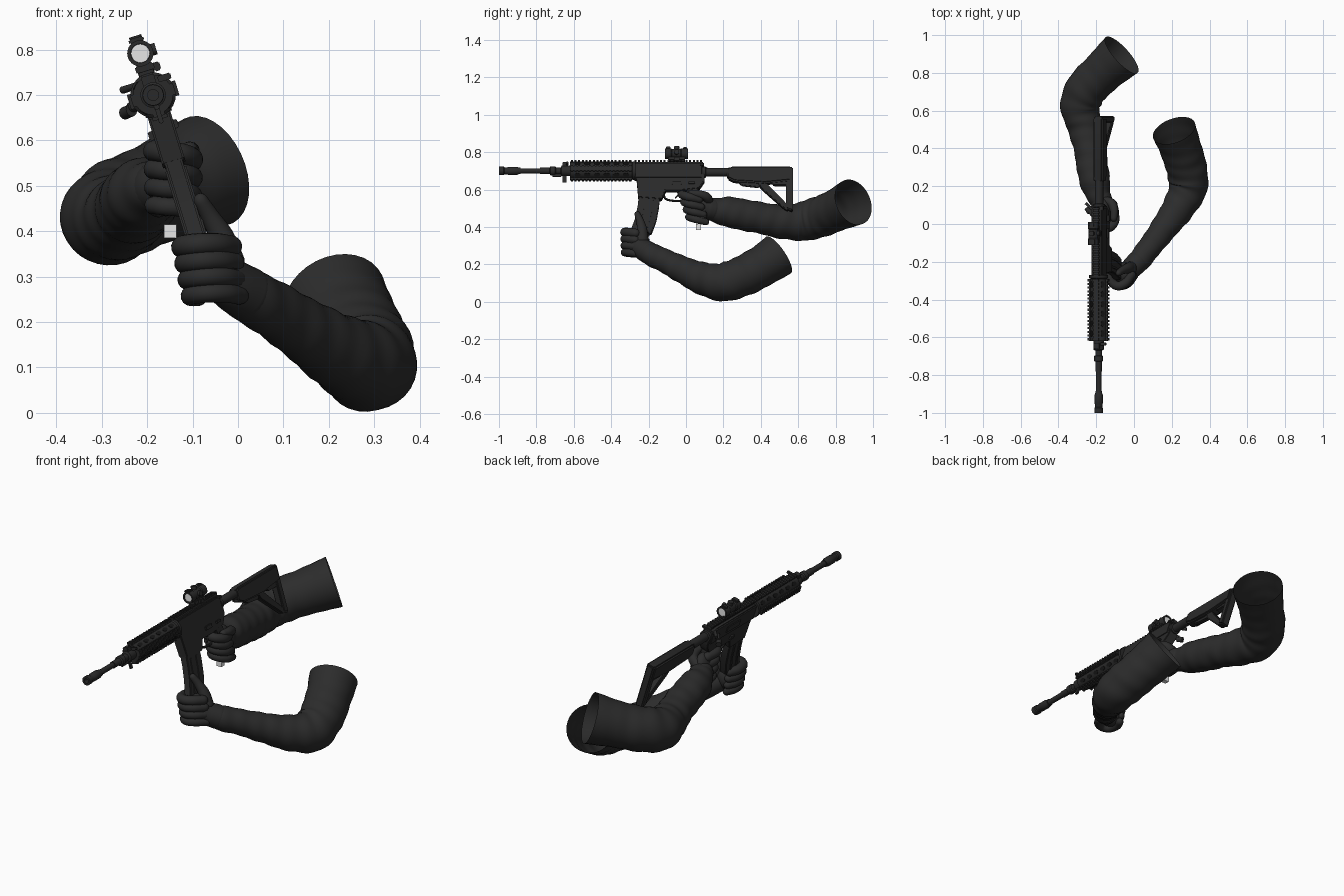
import bpy, bmesh, math
from mathutils import Vector, Matrix

if "Cube" in bpy.data.objects:
    bpy.data.objects.remove(bpy.data.objects["Cube"])

def mat(name, r, g, b):
    m = bpy.data.materials.new(name)
    m.diffuse_color = (r, g, b, 1)
    m.use_nodes = True
    m.node_tree.nodes["Principled BSDF"].inputs["Base Color"].default_value = m.diffuse_color
    return m

CLOTH = mat("dark cloth", .025, .025, .025)
METAL = mat("dark metal", .023, .023, .023)
HOLE = mat("black recess", .009, .009, .009)
PALE = mat("pale grey", .8, .8, .8)

# The rifle is rolled about its barrel axis
RIFLE = Matrix.Translation((-.187, 0, .70)) @ Matrix.Rotation(math.radians(-17), 4, 'Y')
WORLD = Matrix.Identity(4)

def finish(name, bm, m, mw=RIFLE, bevel=0):
    bmesh.ops.recalc_face_normals(bm, faces=bm.faces)
    if bevel:
        bmesh.ops.bevel(bm, geom=bm.edges[:], offset=bevel, segments=2, affect='EDGES', clamp_overlap=True)
    me = bpy.data.meshes.new(name)
    bm.to_mesh(me)
    bm.free()
    me.materials.append(m)
    ob = bpy.data.objects.new(name, me)
    bpy.context.collection.objects.link(ob)
    ob.matrix_world = mw
    return ob

def boxes(name, items, m=METAL, bevel=0, mw=RIFLE):
    bm = bmesh.new()
    for c, s in items:
        bmesh.ops.create_cube(bm, size=1, matrix=Matrix.Translation(c) @ Matrix.Diagonal((*s, 1)))
    return finish(name, bm, m, mw, bevel)

def profile(name, pts, hw, m=METAL, bevel=.004, off=0):
    """(y, z) outline extruded across the rifle's width"""
    bm = bmesh.new()
    a = [bm.verts.new((off - hw, y, z)) for y, z in pts]
    b = [bm.verts.new((off + hw, y, z)) for y, z in pts]
    bm.faces.new(a)
    bm.faces.new(b[::-1])
    for i in range(len(a)):
        j = (i + 1) % len(a)
        bm.faces.new((a[i], b[i], b[j], a[j]))
    return finish(name, bm, m, RIFLE, bevel)

def lathe(name, st, x=0, z=0, n=24, m=METAL, caps=True):
    """(y, radius) stations turned about an axis along y"""
    bm = bmesh.new()
    rings = [[bm.verts.new((x + r * math.cos(t * math.tau / n), y, z + r * math.sin(t * math.tau / n)))
              for t in range(n)] for y, r in st]
    for a, b in zip(rings, rings[1:]):
        for i in range(n):
            bm.faces.new((a[i], a[(i + 1) % n], b[(i + 1) % n], b[i]))
    if caps:
        bm.faces.new(rings[0])
        bm.faces.new(rings[-1])
    return finish(name, bm, m)

def rod(name, p, q, r, m=METAL, mw=RIFLE, n=16):
    p, q = Vector(p), Vector(q)
    bm = bmesh.new()
    rot = (q - p).to_track_quat('Z', 'Y').to_matrix().to_4x4()
    bmesh.ops.create_cone(bm, cap_ends=True, segments=n, radius1=r, radius2=r, depth=(q - p).length,
                          matrix=Matrix.Translation((p + q) / 2) @ rot)
    return finish(name, bm, m, mw)

def sweep(name, pts, n=20, steps=8, fold=0, closed=True, mw=WORLD, m=CLOTH):
    """Smooth tube through (x, y, z, radius) points; fold adds cloth wrinkles"""
    P = [Vector(p) for p in pts]
    P = [2 * P[0] - P[1]] + P + [2 * P[-1] - P[-2]]
    S = []
    for i in range(1, len(P) - 2):
        a, b, c, d = P[i - 1:i + 3]
        for k in range(steps):
            t = k / steps
            S.append(.5 * (2 * b + (c - a) * t + (2 * a - 5 * b + 4 * c - d) * t * t
                           + (3 * b - a - 3 * c + d) * t ** 3))
    S.append(P[-2].copy())
    C = [Vector(s[:3]) for s in S]
    R = [s[3] for s in S]
    if closed:  # rounded ends
        d0, d1 = (C[0] - C[1]).normalized(), (C[-1] - C[-2]).normalized()
        ks = [(.5, .87), (.85, .53), (.98, .2)]
        r0, r1, c0, c1 = R[0], R[-1], C[0], C[-1]
        C = [c0 + d0 * r0 * k for k, _ in ks[::-1]] + C + [c1 + d1 * r1 * k for k, _ in ks]
        R = [r0 * k for _, k in ks[::-1]] + R + [r1 * k for _, k in ks]
    bm = bmesh.new()
    T = (C[1] - C[0]).normalized()
    u = T.orthogonal().normalized()
    rings, dist = [], 0
    for i, c in enumerate(C):
        T2 = (C[min(i + 1, len(C) - 1)] - C[max(i - 1, 0)]).normalized()
        u = (T.rotation_difference(T2) @ u).normalized()
        T = T2
        v = T.cross(u)
        dist += (c - C[i - 1]).length if i else 0
        ring = []
        fade = fold * min(1, 3 * (1 - i / len(C)))
        for k in range(n):
            a = k * math.tau / n
            w = 1 + fade * (math.sin(75 * dist + 2 * math.sin(a)) + .6 * math.sin(41 * dist + 3 * math.cos(a)))
            ring.append(bm.verts.new(c + (u * math.cos(a) + v * math.sin(a)) * R[i] * w))
        rings.append(ring)
    for a, b in zip(rings, rings[1:]):
        for i in range(n):
            bm.faces.new((a[i], a[(i + 1) % n], b[(i + 1) % n], b[i]))
    if closed:
        bm.faces.new(rings[0])
        bm.faces.new(rings[-1])
    return finish(name, bm, m, mw)

def ellipsoid(name, c, r, rot=(0, 0, 0)):
    bm = bmesh.new()
    M = Matrix.Translation(c)
    for ang, ax in zip(rot, 'XYZ'):
        M = M @ Matrix.Rotation(math.radians(ang), 4, ax)
    bmesh.ops.create_uvsphere(bm, u_segments=24, v_segments=16, radius=1, matrix=M @ Matrix.Diagonal((*r, 1)))
    return finish(name, bm, CLOTH, WORLD)

# Barrel, muzzle device and gas block
lathe("barrel", [(-.92, .014), (-.78, .014), (-.78, .017), (-.6, .017)])
lathe("muzzle_device", [(-.95, .012), (-1, .012), (-1, .023), (-.975, .023), (-.97, .019), (-.955, .019),
                        (-.95, .022), (-.905, .022), (-.895, .018), (-.885, .018)])
lathe("gas_block", [(-.73, .015), (-.725, .024), (-.70, .024), (-.695, .018), (-.67, .018), (-.665, .028), (-.62, .028)])
boxes("front_fittings", [((0, -.645, .03), (.03, .03, .03)), ((.035, -.635, .03), (.03, .014, .014)),
                         ((0, -.65, -.04), (.01, .02, .05)), ((0, -.69, -.025), (.012, .05, .016))], bevel=.002)

# Handguard with four toothed rails and dark vents
lathe("handguard", [(-.62, .02), (-.62, .044), (-.29, .044), (-.285, .05), (-.27, .05), (-.27, .03)])
for q in range(4):
    mw = RIFLE @ Matrix.Rotation(q * math.pi / 2, 4, 'Y')
    boxes(f"handguard_rail_{q}", [((0, -.455, .043), (.026, .33, .012))]
          + [((0, -.61 + i * .0195, .051), (.034, .011, .009)) for i in range(17)], mw=mw)
    mv = RIFLE @ Matrix.Rotation((q + .5) * math.pi / 2, 4, 'Y')
    bm = bmesh.new()
    for i in range(6):
        M = Matrix.Translation((0, -.58 + i * .052, .0435)) @ Matrix.Diagonal((.6, 1, 1, 1))
        bmesh.ops.create_cone(bm, cap_ends=True, segments=14, radius1=.017, radius2=.017, depth=.004, matrix=M)
    finish(f"handguard_vents_{q}", bm, HOLE, mv)

# Receiver
profile("upper_receiver", [(-.28, -.05), (.09, -.05), (.09, .022), (.07, .036), (-.27, .036), (-.28, .03)], .03, bevel=.008)
profile("lower_receiver", [(-.265, -.04), (.10, -.02), (.10, -.06), (.07, -.105), (-.02, -.115), (-.11, -.115),
                           (-.13, -.165), (-.255, -.155)], .026)
boxes("top_rail", [((0, -.095, .04), (.026, .37, .014))]
      + [((0, -.27 + i * .0195, .051), (.036, .011, .01)) for i in range(19)])
boxes("receiver_details", [((-.031, -.09, -.01), (.006, .11, .034)), ((.028, -.05, -.075), (.012, .05, .02)),
                           ((.03, .03, -.075), (.012, .035, .012)), ((-.03, -.11, -.085), (.012, .03, .02)),
                           ((0, .085, .028), (.075, .022, .012))], bevel=.002)
rod("forward_assist", (-.02, .03, -.01), (-.055, .07, -.012), .012)
rod("side_knob", (-.055, .06, -.018), (-.072, .085, -.02), .014)
rod("charging_latch", (-.03, .08, .03), (-.062, .11, .03), .008)
sweep("trigger_guard", [(0, -.12, -.115, .006), (0, -.11, -.155, .006), (0, -.06, -.168, .006),
                        (0, -.01, -.16, .006), (0, .01, -.115, .006)], n=8, mw=RIFLE, m=METAL)
sweep("trigger", [(0, -.05, -.11, .006), (0, -.04, -.13, .005), (0, -.055, -.15, .004)], n=8, mw=RIFLE, m=METAL)
profile("pistol_grip", [(0, -.10), (.065, -.10), (.085, -.16), (.115, -.27), (.06, -.285), (.02, -.17)], .02, bevel=.007)
boxes("grip_base_block", [((-.149, .066, .40), (.028, .026, .03))], PALE, mw=WORLD)

# Curved magazine
profile("magazine", [(-.252, -.14), (-.258, -.2), (-.272, -.27), (-.297, -.34), (-.185, -.355),
                     (-.158, -.28), (-.144, -.2), (-.14, -.14)], .02)
for s in (-1, 1):
    for k in (0, 1):
        y = k * .045
        profile(f"magazine_rib_{s}_{k}", [(-.232 + y, -.17), (-.240 + y, -.24), (-.265 + y, -.335),
                (-.253 + y, -.335), (-.228 + y, -.24), (-.220 + y, -.17)], .003, bevel=0, off=s * .021)

# Stock
lathe("buffer_tube", [(.09, .03), (.105, .03), (.108, .022), (.5, .022)], z=-.008)
profile("stock_body", [(.22, .008), (.24, .018), (.565, .018), (.565, -.06), (.42, -.075), (.26, -.065), (.22, -.045)], .026, bevel=.008)
profile("stock_strut", [(.38, -.06), (.42, -.06), (.55, -.20), (.55, -.225), (.53, -.22), (.40, -.1)], .016)
profile("stock_inner_brace", [(.45, -.06), (.54, -.06), (.54, -.085), (.47, -.085)], .014)
profile("butt_plate", [(.535, .018), (.572, .018), (.572, -.23), (.535, -.215)], .021, bevel=.006)
profile("stock_lever", [(.27, -.06), (.40, -.07), (.39, -.095), (.30, -.085)], .01)

# Sight
boxes("sight_mount", [((0, -.05, .062), (.042, .09, .018)), ((0, -.05, .075), (.024, .06, .02)),
                      ((.026, -.05, .058), (.016, .03, .02))], bevel=.003)
lathe("sight_tube", [(-.10, .019), (-.112, .021), (-.112, .029), (-.08, .029), (-.075, .025), (-.03, .025),
                     (-.025, .029), (.01, .029), (.01, .021), (0, .019)], z=.096, caps=False)
rod("sight_lens_front", (0, -.108, .096), (0, -.104, .096), .021, PALE, n=24)
rod("sight_lens_rear", (0, .003, .096), (0, .007, .096), .021, PALE, n=24)
rod("sight_top_knob", (0, -.05, .11), (0, -.05, .136), .014)
rod("sight_side_knob", (.015, -.05, .096), (.036, -.05, .096), .013)
boxes("sight_hood", [((0, -.095, .126), (.034, .026, .012)), ((0, -.005, .126), (.03, .02, .01))], bevel=.003)

# Firing arm sleeve, cuff and glove
sweep("firing_arm_sleeve", [(-.165, .10, .50, .052), (-.19, .16, .49, .066), (-.21, .24, .478, .082),
      (-.235, .4, .448, .084), (-.262, .52, .428, .092), (-.285, .62, .43, .104), (-.255, .71, .452, .11),
      (-.17, .80, .488, .112), (-.065, .895, .533, .127)], n=32, fold=.022, closed=False)
sweep("firing_glove_cuff", [(-.155, .085, .505, .05), (-.168, .11, .50, .058), (-.18, .14, .493, .06)], n=24)
ellipsoid("firing_palm", (-.158, .075, .512), (.04, .065, .08), (-15, 0, 12))
for i in range(4):
    z, y = .575 - i * .04, -.005 + i * .012
    r = .023 - .001 * i
    sweep(f"firing_finger_{i}", [(-.175, y + .08, z - .005, r), (-.186, y + .02, z + .002, r), (-.165, y - .012, z, r),
          (-.125, y - .012, z - .004, r), (-.1, y + .025, z - .015, r), (-.106, y + .075, z - .028, r * .9)], n=14, steps=5)
sweep("firing_thumb", [(-.16, .12, .53, .028), (-.12, .11, .56, .025), (-.105, .07, .575, .021),
                       (-.107, .03, .58, .018)], n=14)

# Support arm sleeve, cuff and glove
sweep("support_arm_sleeve", [(-.02, -.24, .285, .05), (.03, -.19, .255, .06), (.10, -.1, .213, .064),
      (.175, 0, .163, .074), (.25, .11, .118, .09), (.288, .21, .107, .104), (.272, .32, .145, .108),
      (.24, .42, .20, .111), (.212, .495, .25, .118)], n=32, fold=.022, closed=False)
sweep("support_glove_cuff", [(-.035, -.255, .30, .052), (-.01, -.23, .28, .057), (.02, -.2, .262, .06)], n=24)
ellipsoid("support_palm", (-.058, -.262, .315), (.06, .062, .072), (10, 20, 30))
for i in range(4):
    z, x = .372 - i * .036, i * .006
    r = .024 - .001 * i
    sweep(f"support_finger_{i}", [(-.015 + x, -.27, z - .005, r), (-.045 + x, -.312, z, r), (-.085 + x, -.328, z, r),
          (-.118 + x, -.305, z - .004, r), (-.122 + x, -.255, z - .008, r), (-.105 + x, -.215, z - .01, r * .9)], n=14, steps=5)
sweep("support_thumb", [(-.02, -.235, .33, .036), (-.035, -.235, .385, .028), (-.06, -.245, .43, .021),
                        (-.082, -.26, .468, .016)], n=14)

# Smooth shading with sharp edges kept
for ob in bpy.data.objects:
    ob.select_set(ob.type == 'MESH')
    bpy.context.view_layer.objects.active = ob
bpy.ops.object.shade_smooth_by_angle(angle=math.radians(35))
